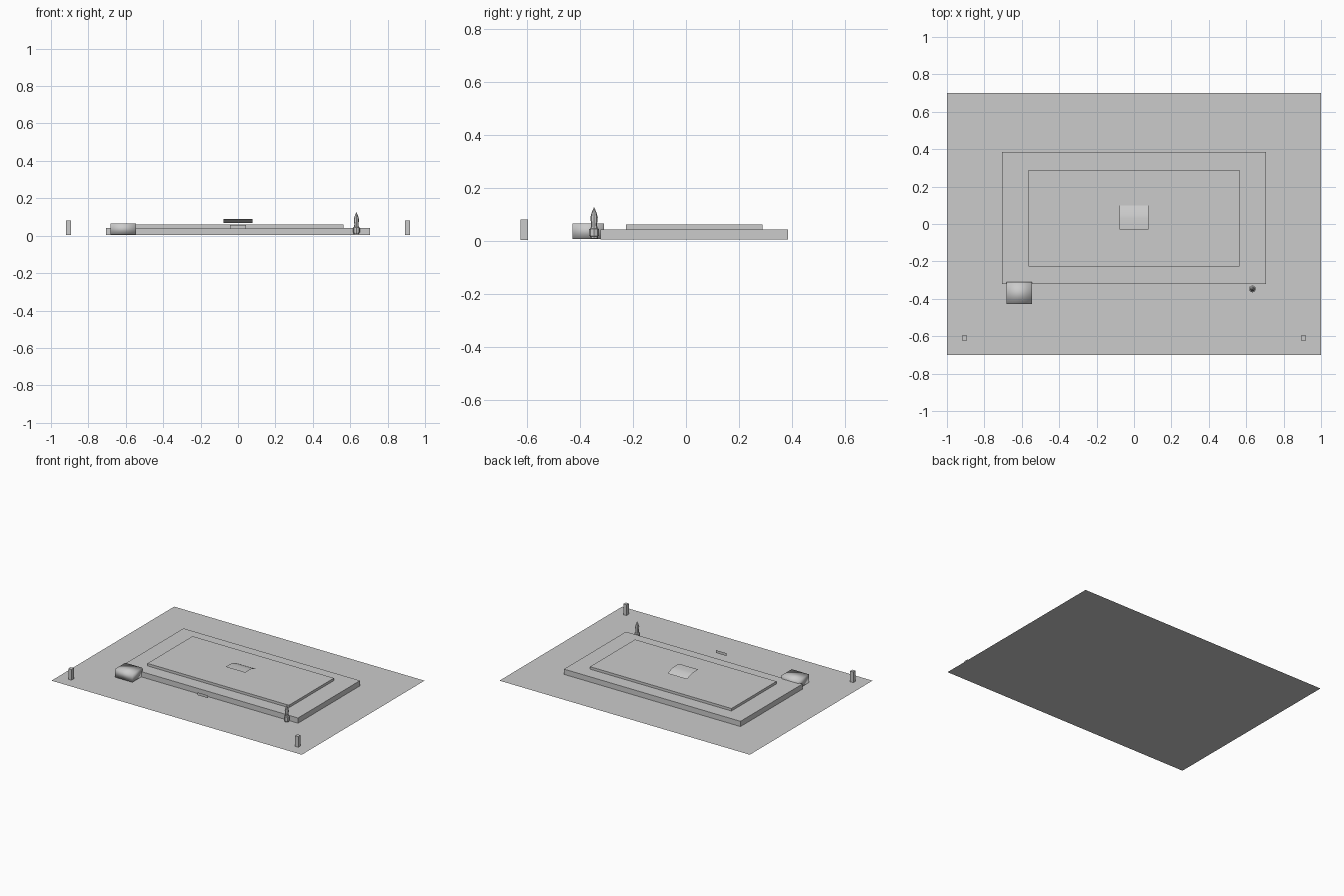
import bpy, bmesh, math

if "Cube" in bpy.data.objects:
    bpy.data.objects.remove(bpy.data.objects["Cube"])

grey = bpy.data.materials.new("plain grey")
grey.diffuse_color = (0.6, 0.6, 0.6, 1)
grey.use_nodes = True
grey.node_tree.nodes["Principled BSDF"].inputs["Base Color"].default_value = grey.diffuse_color


def finish(name, bm, smooth=None):
    me = bpy.data.meshes.new(name)
    bm.to_mesh(me)
    bm.free()
    ob = bpy.data.objects.new(name, me)
    bpy.context.collection.objects.link(ob)
    me.materials.append(grey)
    if smooth:
        me.polygons.foreach_set("use_smooth", [True] * len(me.polygons))
        if smooth < 180:
            bpy.context.view_layer.objects.active = ob
            ob.select_set(True)
            bpy.ops.object.shade_smooth_by_angle(angle=math.radians(smooth))
            ob.select_set(False)
    return ob


def box(name, x0, x1, y0, y1, z0, z1, smooth=None):
    bm = bmesh.new()
    bmesh.ops.create_cube(bm, size=1)
    for v in bm.verts:
        v.co = ((x0 + x1) / 2 + v.co.x * (x1 - x0),
                (y0 + y1) / 2 + v.co.y * (y1 - y0),
                (z0 + z1) / 2 + v.co.z * (z1 - z0))
    return finish(name, bm, smooth)


def sheet(name, x, path, smooth=None):
    """Zero-thickness strip of half-width x following a y, z path."""
    bm = bmesh.new()
    rows = [[bm.verts.new((s * x, y, z)) for s in (-1, 1)] for y, z in path]
    for a, b in zip(rows, rows[1:]):
        bm.faces.new((a[0], a[1], b[1], b[0]))
    return finish(name, bm, smooth)


def lathe(name, cx, cy, profile, sides=8):
    bm = bmesh.new()
    rings = []
    for r, z in profile:
        rings.append([bm.verts.new((cx + r * math.cos(2 * math.pi * i / sides),
                                    cy + r * math.sin(2 * math.pi * i / sides), z))
                      for i in range(sides)])
    for a, b in zip(rings, rings[1:]):
        for i in range(sides):
            j = (i + 1) % sides
            bm.faces.new((a[i], a[j], b[j], b[i]))
    bm.faces.new(rings[0][::-1])
    bm.faces.new(rings[-1])
    return finish(name, bm, 35)


# Ground sheet
sheet("ground_sheet", 1.0, [(-0.7, 0), (0.7, 0)])

# Two stepped platforms
box("lower_platform", -0.705, 0.705, -0.322, 0.385, 0.004, 0.042)
box("upper_platform", -0.565, 0.565, -0.226, 0.288, 0.042, 0.06)

# Bent panel hovering over the middle
sheet("bent_panel", 0.078,
      [(-0.03, 0.09), (0.03, 0.09), (0.05, 0.086), (0.075, 0.078), (0.098, 0.068)], 20)

# Thin upright plate in front of the platform
sheet("front_plate", 0.042, [(-0.40, 0.037), (-0.40, 0.057)])

# Block at the front left corner
box("corner_block", -0.683, -0.545, -0.428, -0.31, 0.006, 0.065, 180)

# Small pointed ornament at the front right corner
lathe("pointed_ornament", 0.633, -0.347,
      [(0.014, 0.008), (0.015, 0.016), (0.019, 0.018), (0.019, 0.043), (0.013, 0.046),
       (0.011, 0.06), (0.014, 0.086), (0.009, 0.106), (0.001, 0.125)])

# Front corner posts
for side, label in ((-1, "left"), (1, "right")):
    cx = side * 0.906
    box(label + "_post", cx - 0.0125, cx + 0.0125, -0.624, -0.597, 0.003, 0.08)
